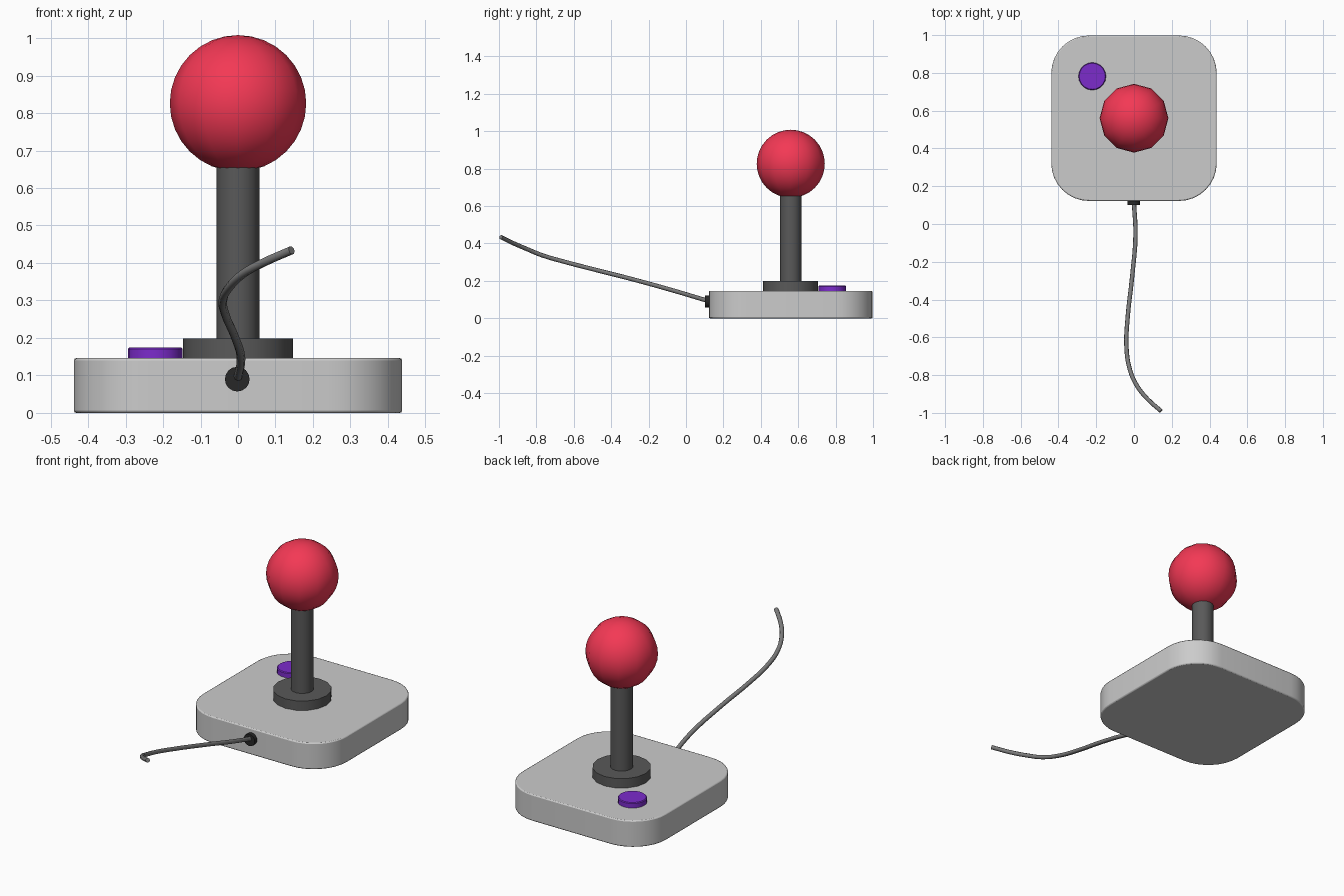
import bpy, bmesh, math
from mathutils import Vector

if "Cube" in bpy.data.objects:
    bpy.data.objects.remove(bpy.data.objects["Cube"])

CY = 0.56  # stick axis y


def paint(obj, name, rgb):
    mat = bpy.data.materials.get(name) or bpy.data.materials.new(name)
    mat.diffuse_color = (*rgb, 1)
    mat.use_nodes = True
    mat.node_tree.nodes["Principled BSDF"].inputs["Base Color"].default_value = mat.diffuse_color
    obj.data.materials.append(mat)


def smooth(obj, angle=40):
    bpy.ops.object.select_all(action='DESELECT')
    obj.select_set(True)
    bpy.context.view_layer.objects.active = obj
    bpy.ops.object.shade_smooth_by_angle(angle=math.radians(angle))


def cylinder(name, x, y, z0, z1, r, sides):
    bpy.ops.mesh.primitive_cylinder_add(vertices=sides, radius=r, depth=z1 - z0,
                                        location=(x, y, (z0 + z1) / 2))
    obj = bpy.context.object
    obj.name = name
    smooth(obj)
    return obj


def bevel(obj, width, segments):
    mod = obj.modifiers.new("edge", 'BEVEL')
    mod.width, mod.segments = width, segments
    mod.limit_method, mod.angle_limit = 'ANGLE', math.radians(50)


# Base: rounded square slab
bm = bmesh.new()
half, rad, steps = 0.438, 0.2, 8
outline = []
for corner, (sx, sy) in enumerate([(1, 1), (-1, 1), (-1, -1), (1, -1)]):
    for i in range(steps + 1):
        a = math.pi / 2 * (corner + i / steps)
        outline.append(bm.verts.new((sx * (half - rad) + rad * math.cos(a),
                                     CY + sy * (half - rad) + rad * math.sin(a), 0)))
face = bm.faces.new(outline)
top = bmesh.ops.extrude_face_region(bm, geom=[face])
bmesh.ops.translate(bm, vec=(0, 0, 0.146),
                    verts=[v for v in top['geom'] if isinstance(v, bmesh.types.BMVert)])
bmesh.ops.recalc_face_normals(bm, faces=bm.faces)
mesh = bpy.data.meshes.new("base")
bm.to_mesh(mesh)
bm.free()
base = bpy.data.objects.new("base", mesh)
bpy.context.collection.objects.link(base)
smooth(base)
bevel(base, 0.006, 2)

# Collar and stick
dark = (0.1, 0.1, 0.1)
paint(cylinder("collar", 0, CY, 0.14, 0.198, 0.147, 16), "dark_grey", dark)
paint(cylinder("stick", 0, CY, 0.19, 0.68, 0.057, 16), "dark_grey", dark)

# Ball knob
bpy.ops.mesh.primitive_uv_sphere_add(segments=12, ring_count=16, radius=0.182,
                                     location=(0, CY, 0.826))
ball = bpy.context.object
ball.name = "ball_knob"
smooth(ball, 60)
paint(ball, "red", (0.9, 0.04, 0.09))

# Fire button
button = cylinder("fire_button", -0.221, 0.782, 0.14, 0.175, 0.073, 20)
bevel(button, 0.004, 1)
paint(button, "purple", (0.2, 0.025, 0.6))

# Cable socket on the front wall
socket = cylinder("cable_socket", -0.002, 0.117, 0.074, 0.106, 0.033, 16)
socket.rotation_euler.x = math.pi / 2
socket.location.z = 0.09
paint(socket, "black", (0.02, 0.02, 0.02))

# Cable: swept curve turned into a mesh
path = [(0, 0.11, 0.095), (0.008, -0.06, 0.146), (-0.01, -0.28, 0.207),
        (-0.034, -0.5, 0.263), (-0.04, -0.65, 0.302), (-0.022, -0.77, 0.337),
        (0.015, -0.855, 0.372), (0.07, -0.925, 0.402), (0.143, -0.99, 0.434)]
curve = bpy.data.curves.new("cable", 'CURVE')
curve.dimensions = '3D'
curve.bevel_depth, curve.bevel_resolution = 0.0115, 2
curve.use_fill_caps = True
curve.resolution_u = 4
spline = curve.splines.new('BEZIER')
spline.bezier_points.add(len(path) - 1)
for point, co in zip(spline.bezier_points, path):
    point.co = Vector(co)
    point.handle_left_type = point.handle_right_type = 'AUTO'
cable = bpy.data.objects.new("cable", curve)
bpy.context.collection.objects.link(cable)
bpy.ops.object.select_all(action='DESELECT')
cable.select_set(True)
bpy.context.view_layer.objects.active = cable
bpy.ops.object.convert(target='MESH')
cable = bpy.context.object
cable.name = "cable"
smooth(cable, 60)
paint(cable, "cable_grey", (0.2, 0.2, 0.2))
